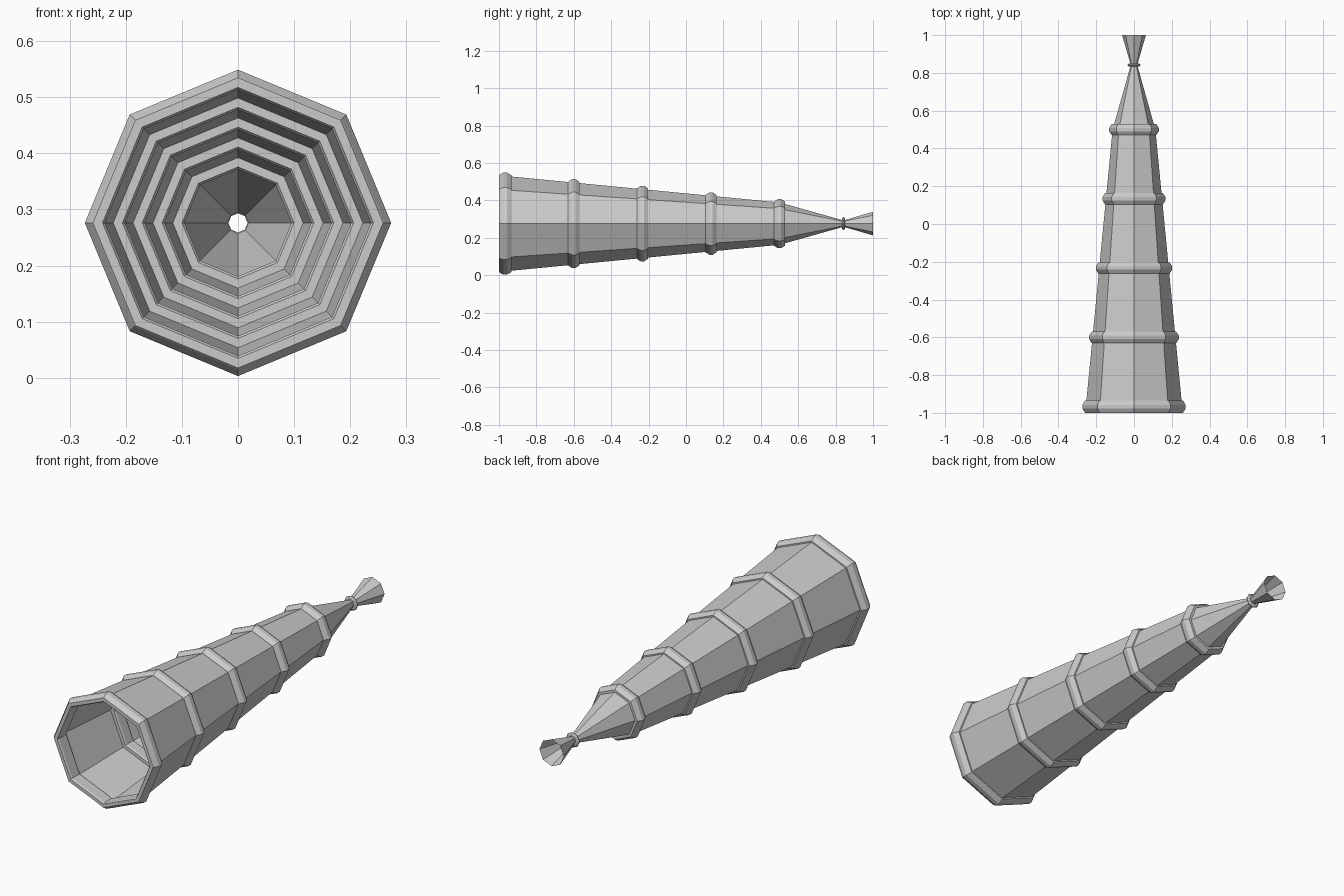
import bpy, bmesh, math

if "Cube" in bpy.data.objects:
    bpy.data.objects.remove(bpy.data.objects["Cube"])

SIDES = 8
AXIS_Z = 0.276


def lathe(name, profile, closed=False):
    """Sweep an (r, y) profile around the horn axis as a flat-faced octagon."""
    bm = bmesh.new()
    rows = []
    for r, y in profile:
        rows.append([bm.verts.new((r * math.cos(2 * math.pi * i / SIDES), y,
                                   AXIS_Z + r * math.sin(2 * math.pi * i / SIDES)))
                     for i in range(SIDES)])
    pairs = list(zip(rows, rows[1:]))
    if closed:
        pairs.append((rows[-1], rows[0]))
    for a, b in pairs:
        for i in range(SIDES):
            j = (i + 1) % SIDES
            bm.faces.new((a[i], b[i], b[j], a[j]))
    # faces look away from the axis
    if closed:
        bmesh.ops.recalc_face_normals(bm, faces=bm.faces)
    mesh = bpy.data.meshes.new(name)
    bm.to_mesh(mesh)
    bm.free()
    ob = bpy.data.objects.new(name, mesh)
    bpy.context.collection.objects.link(ob)
    return ob


def band(name, y, r, half_w, half_r):
    """Octagonal hoop with chamfered section, straddling the wall."""
    section = [(1, -0.3), (1, 0.3), (0.35, 0.9), (0.2, 1), (-0.75, 1), (-1, 0.8),
               (-1, -0.8), (-0.75, -1), (0.2, -1), (0.35, -0.9)]
    return lathe(name, [(r + a * half_r, y + b * half_w) for a, b in section], True)


def wall(y):
    return 0.255 - 0.0966 * (y + 0.967)


# Tapering open tube
lathe("tube_body", [(wall(y), y) for y in (-0.985, -0.6, -0.23, 0.14, 0.5)])

# Closing cone and flared mouthpiece
lathe("neck_cone", [(wall(0.5), 0.5), (0.017, 0.842)])
lathe("mouthpiece", [(0.017, 0.842), (0.063, 1.0)])

# Reinforcing hoops along the tube
for i, y in enumerate((-0.967, -0.6, -0.233, 0.134, 0.5)):
    band(f"hoop_{i + 1}", y, wall(y), 0.033 if i == 0 else 0.03, 0.018)

# Small collar at the narrowest point
band("neck_collar", 0.842, 0.026, 0.007, 0.009)
